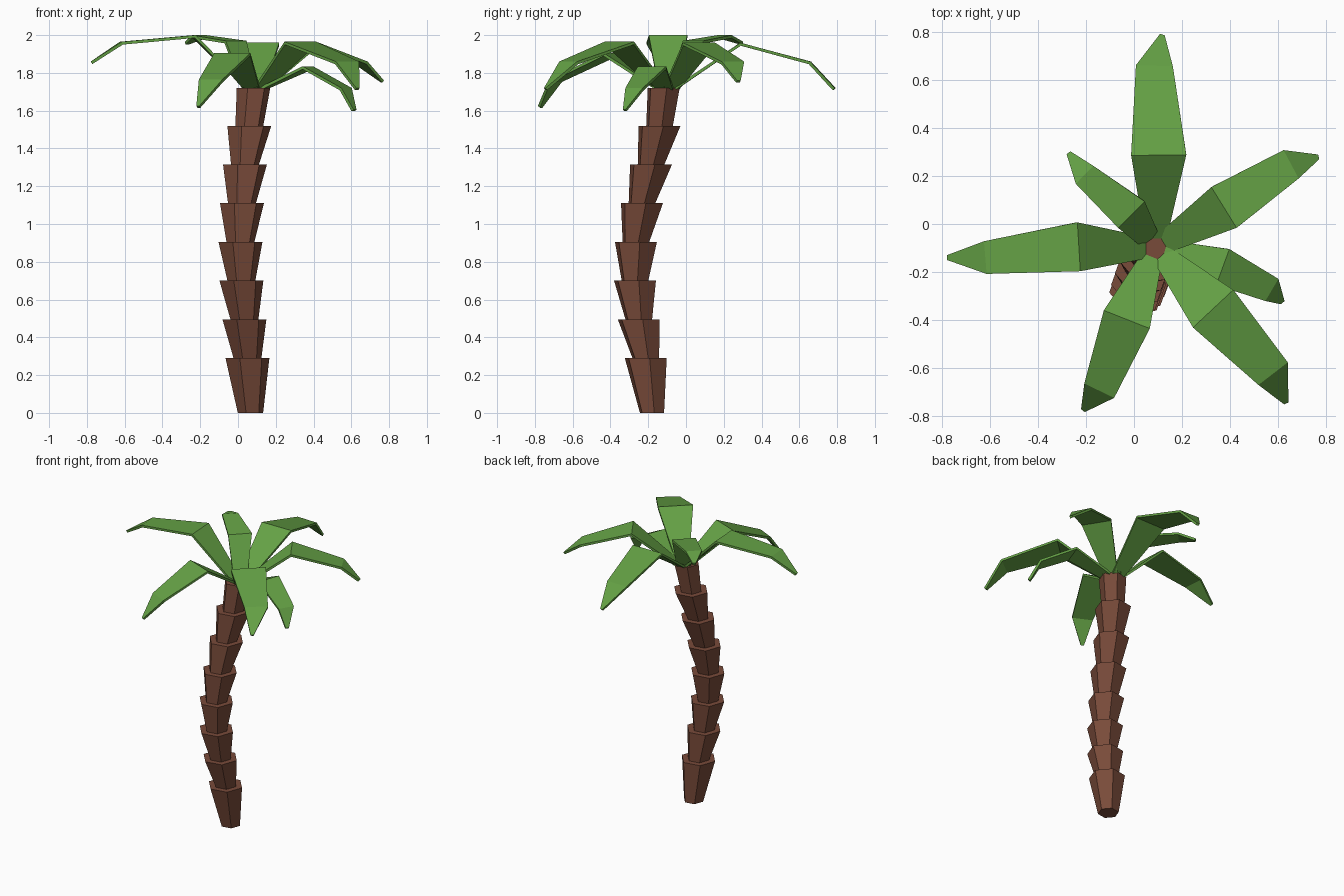
import bpy, math
from mathutils import Vector

if "Cube" in bpy.data.objects:
    bpy.data.objects.remove(bpy.data.objects["Cube"])


def make_object(name, verts, faces, color):
    mesh = bpy.data.meshes.new(name)
    mesh.from_pydata(verts, [], faces)
    mesh.update()
    obj = bpy.data.objects.new(name, mesh)
    bpy.context.collection.objects.link(obj)
    mat = bpy.data.materials.get(color[0]) or bpy.data.materials.new(color[0])
    mat.diffuse_color = color[1]
    mat.use_nodes = True
    mat.node_tree.nodes["Principled BSDF"].inputs["Base Color"].default_value = mat.diffuse_color
    mesh.materials.append(mat)
    return obj


BROWN = ("bark", (0.19, 0.07, 0.042, 1))
GREEN = ("leaf", (0.13, 0.36, 0.06, 1))

# Trunk: stacked six-sided flaring segments along a curved path (x, y, z of each ledge)
SIDES = 6
path = [(0.066, -0.18, 0.0), (0.05, -0.213, 0.29), (0.034, -0.25, 0.495),
        (0.018, -0.27, 0.70), (0.013, -0.265, 0.905), (0.021, -0.233, 1.11),
        (0.037, -0.185, 1.315), (0.06, -0.14, 1.52), (0.082, -0.118, 1.72)]
rings = []
for i in range(len(path) - 1):
    top_radius = 0.09 if i == len(path) - 2 else 0.118
    rings += [(path[i], 0.068 if i == 0 else 0.075), (path[i + 1], top_radius)]
verts, faces = [], []
for (x, y, z), r in rings:
    for k in range(SIDES):
        a = math.radians(10) + k * math.tau / SIDES
        verts.append((x + r * math.cos(a), y + r * math.sin(a), z))
for i in range(len(rings) - 1):
    for k in range(SIDES):
        n = (k + 1) % SIDES
        faces.append((i * SIDES + k, i * SIDES + n, (i + 1) * SIDES + n, (i + 1) * SIDES + k))
faces.append(tuple(reversed(range(SIDES))))
faces.append(tuple(range(len(verts) - SIDES, len(verts))))
make_object("trunk", verts, faces, BROWN)

# Fronds: centre line at first bend, second bend and tip, plus width factor
crown = Vector((0.09, -0.10, 1.725))
fronds = {
    "frond_back": [(0.103, 0.287, 1.96), (0.085, 0.66, 1.86), (0.118, 0.79, 1.72), 1.15],
    "frond_right_back": [(0.375, 0.069, 1.96), (0.655, 0.249, 1.86), (0.77, 0.28, 1.76), 1.0],
    "frond_left_back": [(-0.01, 0.038, 1.97), (-0.206, 0.205, 2.0), (-0.273, 0.297, 1.965), 0.78],
    "frond_left": [(-0.23, -0.095, 2.0), (-0.62, -0.14, 1.965), (-0.78, -0.14, 1.86), 1.02],
    "frond_front_left": [(-0.03, -0.398, 1.905), (-0.145, -0.695, 1.765), (-0.213, -0.778, 1.625), 1.03],
    "frond_front_right": [(0.33, -0.353, 1.965), (0.58, -0.624, 1.86), (0.635, -0.748, 1.72), 1.15],
    "frond_right": [(0.37, -0.18, 1.835), (0.575, -0.275, 1.72), (0.62, -0.328, 1.605), 0.8],
}
for name, (bend1, bend2, tip, width) in fronds.items():
    heading = (Vector(bend1) - crown)
    heading.z = 0
    heading.normalize()
    points = [crown + heading * 0.04, Vector(bend1), Vector(bend2), Vector(tip)]
    halves = [0.045, 0.1 * width, 0.067 * width, 0.01]
    verts = []
    for i, (p, h) in enumerate(zip(points, halves)):
        d = points[min(i + 1, 3)] - points[max(i - 1, 0)]
        side = Vector((-d.y, d.x, 0)).normalized()
        verts += [p + side * h, p - side * h]
    faces = [(2 * i, 2 * i + 1, 2 * i + 3, 2 * i + 2) for i in range(3)]
    leaf = make_object(name, verts, faces, GREEN)
    solid = leaf.modifiers.new("thickness", "SOLIDIFY")
    solid.thickness = 0.016
    solid.offset = -1
